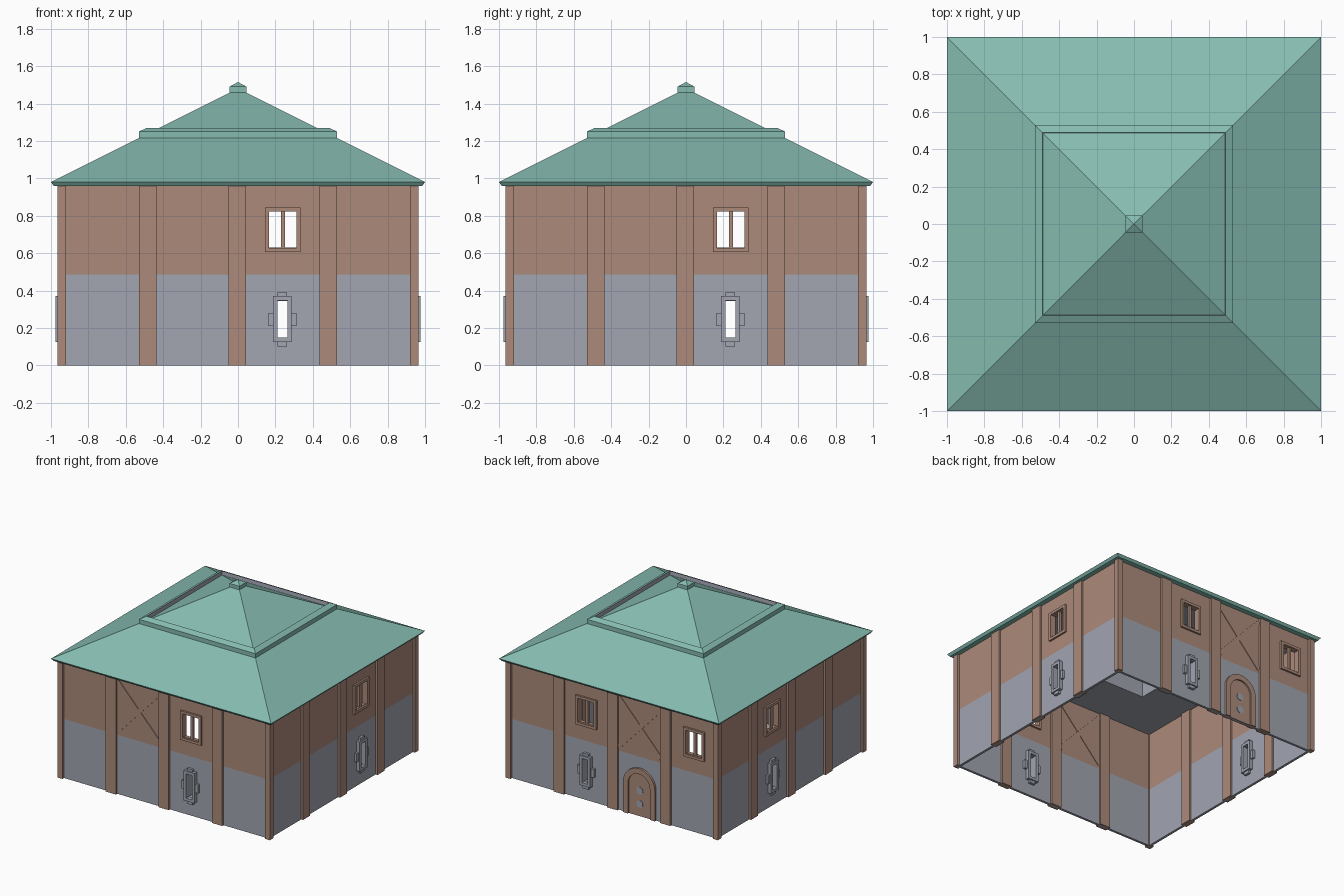
import bpy, bmesh, math

cube = bpy.data.objects.get("Cube")
if cube:
    bpy.data.objects.remove(cube, do_unlink=True)


def material(name, rgb):
    m = bpy.data.materials.new(name)
    m.use_nodes = True
    m.diffuse_color = (*rgb, 1)
    m.node_tree.nodes["Principled BSDF"].inputs["Base Color"].default_value = (*rgb, 1)
    return m


BROWN = material("brown_timber", (0.41, 0.255, 0.195))
GREY = material("blue_grey_plaster", (0.36, 0.375, 0.44))
GREEN = material("green_roof", (0.235, 0.50, 0.435))

# Each side maps (along wall, outward, up) to world coordinates
SIDES = {
    "front": lambda u, d, z: (u, -d, z),
    "back": lambda u, d, z: (u, d, z),
    "right": lambda u, d, z: (-d, u, z),
    "left": lambda u, d, z: (d, u, z),
}


def finish(name, bm, mats):
    me = bpy.data.meshes.new(name)
    bm.to_mesh(me)
    bm.free()
    for m in mats:
        me.materials.append(m)
    ob = bpy.data.objects.new(name, me)
    bpy.context.collection.objects.link(ob)
    return ob


def prisms(name, side, outlines, d0, d1, mat):
    """Extrude flat outlines of (along, up) points from depth d0 to d1."""
    place = SIDES[side]
    bm = bmesh.new()
    for pts in outlines:
        n = len(pts)
        a = [bm.verts.new(place(u, d0, z)) for u, z in pts]
        b = [bm.verts.new(place(u, d1, z)) for u, z in pts]
        bm.faces.new(a)
        bm.faces.new(b)
        for i in range(n):
            j = (i + 1) % n
            bm.faces.new((a[i], a[j], b[j], b[i]))
    bmesh.ops.recalc_face_normals(bm, faces=bm.faces)
    return finish(side + "_" + name, bm, [mat])


def rect(u0, u1, z0, z1):
    return [(u0, z0), (u1, z0), (u1, z1), (u0, z1)]


def frame(u0, u1, z0, z1, t):
    return [rect(u0, u0 + t, z0, z1), rect(u1 - t, u1, z0, z1),
            rect(u0 + t, u1 - t, z0, z0 + t), rect(u0 + t, u1 - t, z1 - t, z1)]


def bar(u0, z0, u1, z1, w):
    k = w / 2 / math.hypot(u1 - u0, z1 - z0)
    du, dz = -(z1 - z0) * k, (u1 - u0) * k
    return [(u0 + du, z0 + dz), (u0 - du, z0 - dz), (u1 - du, z1 - dz), (u1 + du, z1 + dz)]


def circle(u, z, r, n=16, start=0, turn=math.tau):
    return [(u + r * math.cos(start + turn * i / n), z + r * math.sin(start + turn * i / n))
            for i in range(n + (turn < 6))]


def square_loft(name, profile, mats, segment_mats):
    """Join square rings given as (half width, height)."""
    bm = bmesh.new()
    rings = [[bm.verts.new((x * r, y * r, z)) for x, y in ((-1, -1), (1, -1), (1, 1), (-1, 1))]
             for r, z in profile]
    for k, (a, b) in enumerate(zip(rings, rings[1:])):
        for i in range(4):
            j = (i + 1) % 4
            f = bm.faces.new((a[i], a[j], b[j], b[i]))
            f.material_index = segment_mats[k]
    bmesh.ops.remove_doubles(bm, verts=bm.verts, dist=0.0005)
    return finish(name, bm, mats)


WALL_OUT, WALL_IN, SPLIT, TOP = 0.945, 0.925, 0.485, 0.965


def wall(side, holes):
    """Wall panel with window openings, plaster below and timber above."""
    us = sorted({-0.94, 0.94, *(v for h in holes for v in h[:2])})
    zs = sorted({0, SPLIT, TOP, *(v for h in holes for v in h[2:])})
    bm = bmesh.new()
    for u0, u1 in zip(us, us[1:]):
        for z0, z1 in zip(zs, zs[1:]):
            u, z = (u0 + u1) / 2, (z0 + z1) / 2
            if any(h[0] < u < h[1] and h[2] < z < h[3] for h in holes):
                continue
            f = bm.faces.new([bm.verts.new(SIDES[side](p, WALL_OUT, q)) for p, q in rect(u0, u1, z0, z1)])
            f.material_index = int(z > SPLIT)
    bmesh.ops.remove_doubles(bm, verts=bm.verts, dist=0.0005)
    ext = bmesh.ops.extrude_face_region(bm, geom=bm.faces[:], use_keep_orig=True)
    s = WALL_IN / WALL_OUT
    for v in ext["geom"]:
        if isinstance(v, bmesh.types.BMVert):
            if side in ("front", "back"):
                v.co.y *= s
            else:
                v.co.x *= s
    bmesh.ops.recalc_face_normals(bm, faces=bm.faces)
    finish(side + "_wall", bm, [GREY, BROWN])


for side in SIDES:
    uppers = [0.24] + ([-0.74] if side == "back" else [])
    holes = [(0.21, 0.265, 0.15, 0.345)]
    holes += [(c - 0.075, c + 0.075, 0.63, 0.83) for c in uppers]
    wall(side, holes)

    # Timber posts
    prisms("posts", side, [rect(c - 0.047, c + 0.047, 0, TOP) for c in (-0.483, -0.003, 0.483)],
           0.91, 0.962, BROWN)

    # Upper windows with a centre mullion
    for i, c in enumerate(uppers):
        prisms("upper_window_frame_%d" % i, side, frame(c - 0.095, c + 0.095, 0.605, 0.845, 0.022),
               0.91, 0.96, BROWN)
        prisms("upper_window_mullion_%d" % i, side, [rect(c - 0.011, c + 0.011, 0.62, 0.835)],
               0.925, 0.945, BROWN)

    # Lower slit window with four lugs
    prisms("lower_window_frame", side, frame(0.188, 0.287, 0.125, 0.37, 0.023), 0.895, 0.975, GREY)
    prisms("lower_window_lugs", side, [rect(0.162, 0.19, 0.21, 0.28), rect(0.285, 0.313, 0.21, 0.28),
           rect(0.212, 0.263, 0.368, 0.39), rect(0.212, 0.263, 0.10, 0.127)], 0.905, 0.965, GREY)

    # Crossed braces
    if side in ("front", "back"):
        for i, (a, b) in enumerate(((0.52, 0.93), (0.93, 0.52))):
            prisms("brace_%d" % i, side, [bar(-0.435, a, -0.05, b, 0.035)],
                   0.92 - 0.001 * i, 0.95 + 0.001 * i, BROWN)

# Corner posts
for sx in (-1, 1):
    for side in ("front", "back"):
        ob = prisms("corner_post", side, [rect(min(sx * 0.92, sx * 0.965), max(sx * 0.92, sx * 0.965), 0, TOP)],
                    0.92, 0.965, BROWN)

# Arched door with two round panels
DOOR = -0.245
outer = circle(DOOR, 0.25, 0.145, 14, 0, math.pi)
inner = circle(DOOR, 0.25, 0.10, 14, 0, math.pi)
arch = [(DOOR + 0.145, 0)] + outer + [(DOOR - 0.145, 0)]
leaf = [(DOOR + 0.10, 0)] + inner + [(DOOR - 0.10, 0)]
prisms("door_frame", "back", [arch + leaf[::-1]], 0.915, 0.962, BROWN)
prisms("door_leaf", "back", [leaf], 0.92, 0.95, BROWN)
prisms("door_rounds", "back", [circle(DOOR, z, 0.03) for z in (0.10, 0.21)], 0.945, 0.954, GREY)

# Roof shell, from the wall top over the eave to the peak
square_loft("roof", [(0.93, 0.96), (0.985, 0.96), (1, 0.98), (0.53, 1.215), (0.04, 1.46)],
            [GREEN], [0] * 4)
bpy.data.objects["roof"].data.polygons.foreach_get
# Raised band around the roof with a plain inner lip
square_loft("roof_band", [(0.53, 1.215), (0.53, 1.25), (0.488, 1.27), (0.485, 1.232)],
            [GREEN, GREY], [0, 0, 1])
# Peak cap
square_loft("roof_cap", [(0.035, 1.46), (0.046, 1.46), (0.046, 1.49), (0, 1.515)], [GREEN], [0] * 3)
# Ceiling with a square well below the peak
square_loft("ceiling", [(0, 1.46), (0.52, 1.205), (0.52, 0.962), (0.93, 0.962)], [GREY], [0] * 3)

# Turn the eave underside downwards
bm = bmesh.new()
me = bpy.data.objects["roof"].data
bm.from_mesh(me)
bmesh.ops.reverse_faces(bm, faces=[f for f in bm.faces if f.calc_center_median().z < 0.961])
bm.to_mesh(me)
bm.free()
